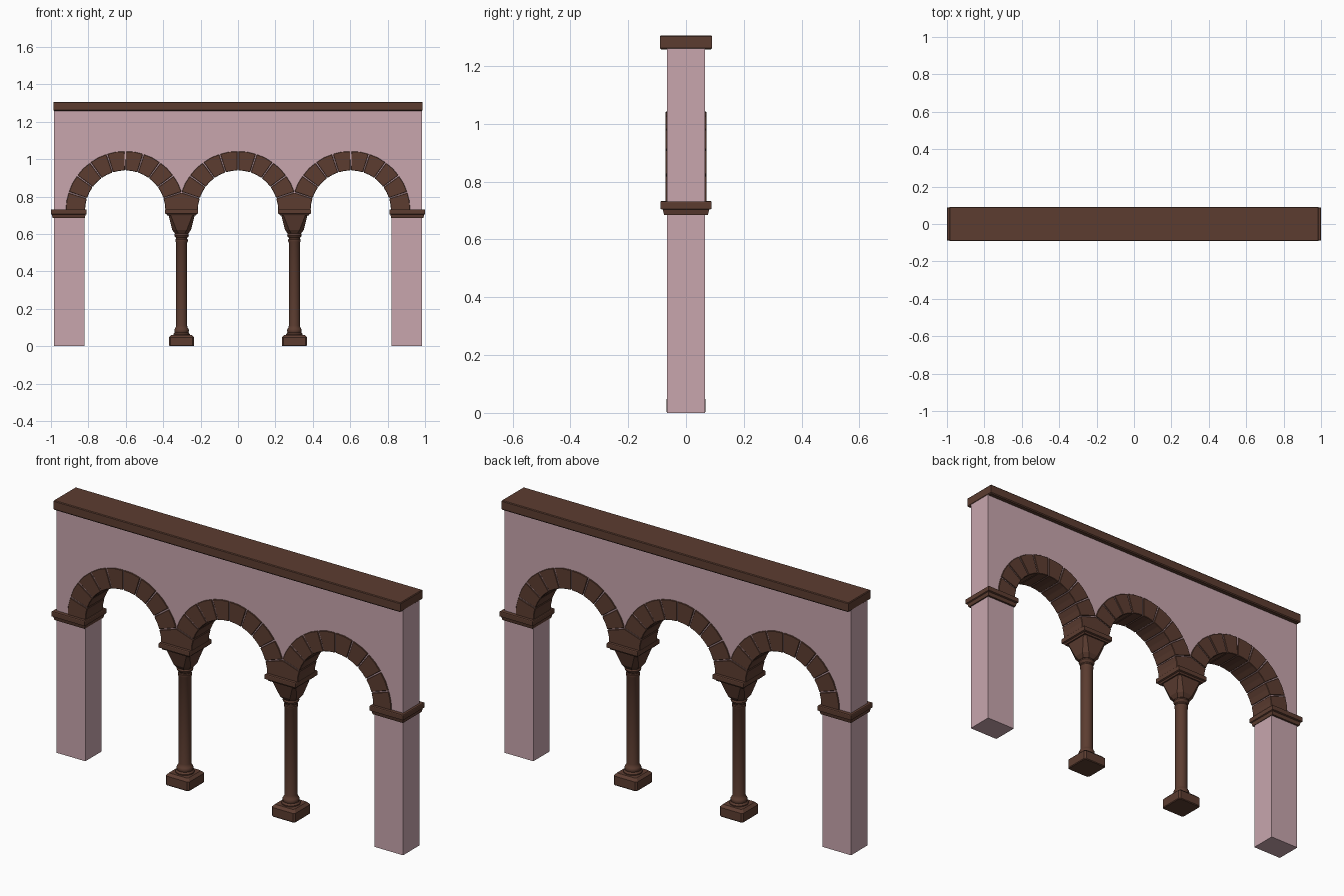
import bpy, bmesh
from math import sin, cos, tan, pi, radians

if "Cube" in bpy.data.objects:
    bpy.data.objects.remove(bpy.data.objects["Cube"])

SPAN, SPRING = 0.603, 0.725        # arch spacing, springing height
R_IN, R_OUT = 0.215, 0.317         # voussoir radii
STEP = radians(18)


def material(name, color):
    m = bpy.data.materials.new(name)
    m.diffuse_color = (*color, 1)
    m.use_nodes = True
    m.node_tree.nodes["Principled BSDF"].inputs["Base Color"].default_value = m.diffuse_color
    return m


PINK = material("pink_plaster", (0.58, 0.38, 0.42))
BROWN = material("brown_stone", (0.107, 0.046, 0.03))


def finish(name, bm, mat, bevel=0.0, smooth=False):
    bmesh.ops.recalc_face_normals(bm, faces=bm.faces[:])
    if bevel:
        bmesh.ops.bevel(bm, geom=bm.edges[:], offset=bevel, segments=1, affect='EDGES')
    me = bpy.data.meshes.new(name)
    bm.to_mesh(me)
    bm.free()
    me.materials.append(mat)
    ob = bpy.data.objects.new(name, me)
    bpy.context.collection.objects.link(ob)
    if smooth:
        bpy.ops.object.select_all(action='DESELECT')
        ob.select_set(True)
        bpy.context.view_layer.objects.active = ob
        bpy.ops.object.shade_smooth_by_angle(angle=radians(35))
    return ob


def prism(name, pts, half_y, mat, bevel=0.0):
    """Extrude an x-z outline through the wall thickness."""
    bm = bmesh.new()
    f = bm.faces.new([bm.verts.new((x, -half_y, z)) for x, z in pts])
    ext = bmesh.ops.extrude_face_region(bm, geom=[f])
    verts = [v for v in ext['geom'] if isinstance(v, bmesh.types.BMVert)]
    bmesh.ops.translate(bm, verts=verts, vec=(0, 2 * half_y, 0))
    return finish(name, bm, mat, bevel)


def loft(name, rings, mat, smooth=False):
    """Skin closed rings of equal point count and cap both ends."""
    bm = bmesh.new()
    loops = [[bm.verts.new(p) for p in r] for r in rings]
    n = len(loops[0])
    for a, b in zip(loops, loops[1:]):
        for i in range(n):
            j = (i + 1) % n
            bm.faces.new((a[i], a[j], b[j], b[i]))
    bm.faces.new(loops[0][::-1])
    bm.faces.new(loops[-1])
    return finish(name, bm, mat, 0, smooth)


def rect(cx, hx, hy, z):
    return [(cx - hx, -hy, z), (cx + hx, -hy, z), (cx + hx, hy, z), (cx - hx, hy, z)]


def chamfered(cx, h, c, z):
    return [(cx + x, y, z) for x, y in (
        (-h + c, -h), (h - c, -h), (h, -h + c), (h, h - c),
        (h - c, h), (-h + c, h), (-h, h - c), (-h, -h + c))]


def circle(cx, r, z, n=24):
    return [(cx + r * cos(2 * pi * i / n), r * sin(2 * pi * i / n), z) for i in range(n)]


def polar(cx, r, a):
    return (cx + r * cos(a), SPRING + r * sin(a))


# Wall with end piers and three arched openings
centers = (-SPAN, 0, SPAN)
outline = [(-0.985, 0), (-0.822, 0)]
for c in centers:
    outline += [polar(c, 0.219, pi - pi * i / 30) for i in range(31)]
outline += [(0.822, 0), (0.985, 0), (0.985, 1.26), (-0.985, 1.26)]
prism("wall", outline, 0.066, PINK)

# Coping along the top
loft("coping", [rect(0, 0.982, 0.086, 1.257), rect(0, 0.987, 0.09, 1.262),
                rect(0, 0.987, 0.09, 1.302), rect(0, 0.984, 0.087, 1.306)], BROWN)

# Voussoirs: ten per arch; inner springings are shared blocks
GAP = radians(0.6)
for k, c in enumerate(centers):
    first = 0 if k == 2 else 1
    last = 10 if k == 0 else 9
    for i in range(first, last):
        a, b = i * STEP + GAP, (i + 1) * STEP - GAP
        m = (a + b) / 2
        pts = [polar(c, R_IN, a), polar(c, R_OUT, a), polar(c, R_OUT + 0.001, m),
               polar(c, R_OUT, b), polar(c, R_IN, b), polar(c, R_IN, m)]
        prism(f"voussoir_{k + 1}_{i + 1}", pts, 0.071, BROWN, 0.002)

for side, name in ((-1, "left"), (1, "right")):
    # Impost on each end pier
    px = side * 0.905
    loft(f"{name}_impost", [rect(px, 0.086, 0.076, 0.685), rect(px, 0.09, 0.08, 0.703),
                            rect(px, 0.095, 0.088, 0.706), rect(px, 0.095, 0.088, 0.728),
                            rect(px, 0.093, 0.086, 0.731)], BROWN)

    # Springer block between two arches
    x = side * SPAN / 2
    h = SPAN / 2
    half = [(h - R_IN, SPRING), (h - R_IN * cos(STEP / 2), SPRING + R_IN * sin(STEP / 2)),
            (h - R_IN * cos(STEP), SPRING + R_IN * sin(STEP) - 0.002)]
    peak = (x, SPRING + h * tan(STEP) - 0.002)
    pts = [(x + u, z) for u, z in half] + [peak] + [(x - u, z) for u, z in half[::-1]]
    prism(f"{name}_springer", pts, 0.071, BROWN, 0.002)

    # Abacus and tapered capital
    loft(f"{name}_abacus", [rect(x, 0.076, 0.076, 0.698), rect(x, 0.08, 0.08, 0.706),
                            rect(x, 0.088, 0.088, 0.709), rect(x, 0.088, 0.088, 0.730),
                            rect(x, 0.086, 0.086, 0.733)], BROWN)
    loft(f"{name}_capital", [chamfered(x, 0.036, 0.02, 0.602), chamfered(x, 0.05, 0.022, 0.622),
                             chamfered(x, 0.07, 0.012, 0.700)], BROWN)

    # Turned shaft with base and neck mouldings
    profile = [(0.044, 0.058), (0.044, 0.066), (0.04, 0.070), (0.037, 0.074), (0.039, 0.08),
               (0.039, 0.088), (0.036, 0.094), (0.032, 0.1), (0.030, 0.11), (0.030, 0.555),
               (0.033, 0.56), (0.033, 0.57), (0.030, 0.574), (0.030, 0.58), (0.036, 0.585),
               (0.039, 0.593), (0.036, 0.601), (0.032, 0.607)]
    loft(f"{name}_column", [circle(x, r, z) for r, z in profile], BROWN, True)

    # Square plinth with softened edges
    loft(f"{name}_plinth", [chamfered(x, 0.064, 0.008, 0), chamfered(x, 0.067, 0.008, 0.004),
                            chamfered(x, 0.067, 0.008, 0.048),
                            chamfered(x, 0.054, 0.008, 0.061)], BROWN)
